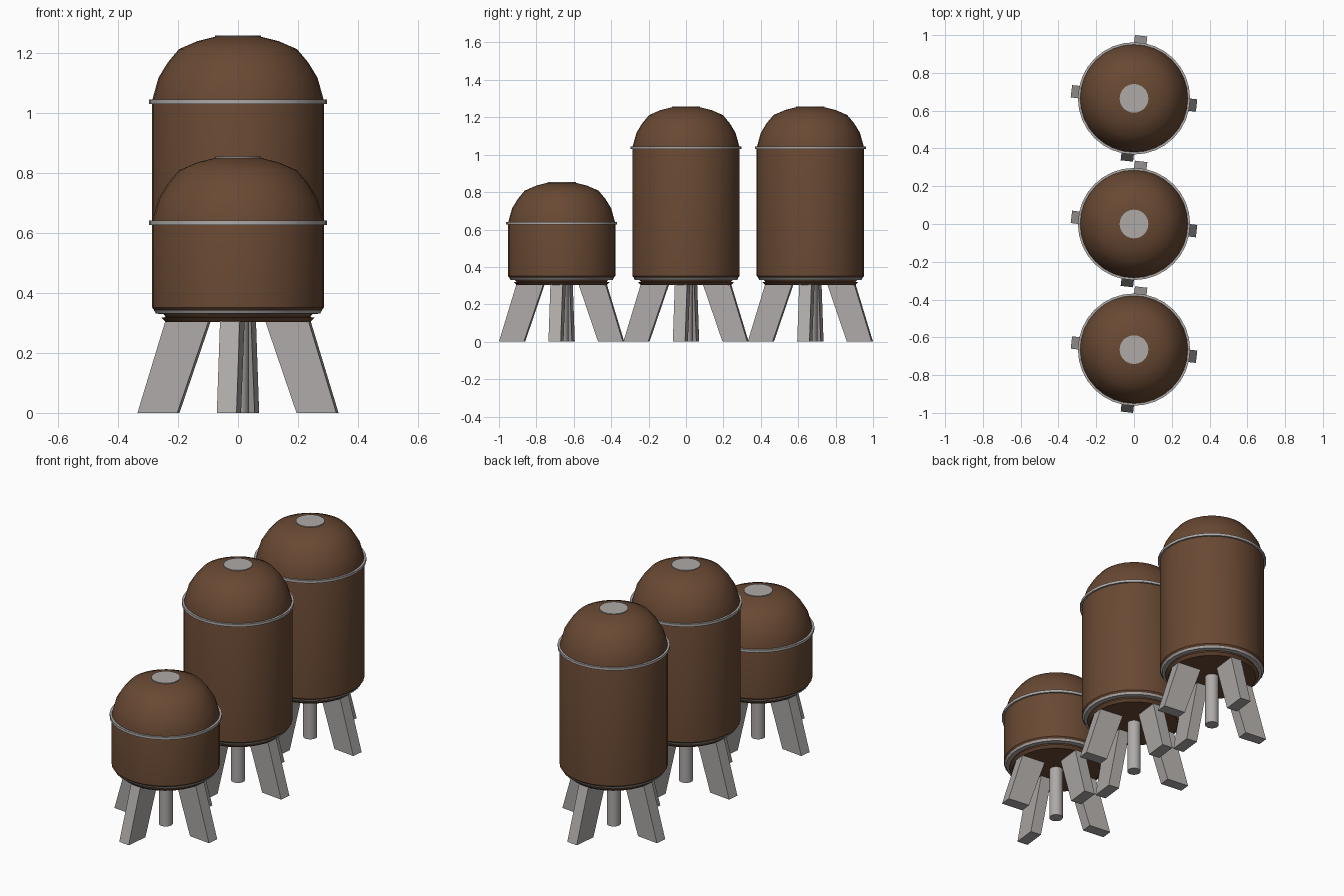
import bpy, math
from mathutils import Matrix, Vector

if "Cube" in bpy.data.objects:
    bpy.data.objects.remove(bpy.data.objects["Cube"])

SIDES = 32


def material(name, rgb):
    m = bpy.data.materials.new(name)
    m.diffuse_color = (*rgb, 1)
    m.use_nodes = True
    m.node_tree.nodes["Principled BSDF"].inputs["Base Color"].default_value = m.diffuse_color
    return m


BROWN = material("brown tank", (0.14, 0.066, 0.033))
GREY = material("light grey metal", (0.42, 0.40, 0.39))


def add_object(name, verts, faces, mat):
    me = bpy.data.meshes.new(name)
    me.from_pydata(verts, [], faces)
    me.materials.append(mat)
    me.polygons.foreach_set("use_smooth", [True] * len(me.polygons))
    me.set_sharp_from_angle(angle=math.radians(36))
    ob = bpy.data.objects.new(name, me)
    bpy.context.collection.objects.link(ob)
    return ob


def lathe(name, profile, y, mat, closed=False):
    """Spin (radius, z) points, listed bottom to top, round the tank axis.
    Open profiles get flat end caps; closed ones make a ring."""
    n = len(profile)
    verts = []
    for r, z in profile:
        for i in range(SIDES):
            a = 2 * math.pi * i / SIDES
            verts.append((r * math.cos(a), y + r * math.sin(a), z))
    faces = []
    for k in range(n if closed else n - 1):
        p, q = k * SIDES, (k + 1) % n * SIDES
        for i in range(SIDES):
            j = (i + 1) % SIDES
            faces.append((p + i, p + j, q + j, q + i))
    if not closed:
        faces.append(tuple(reversed(range(SIDES))))
        faces.append(tuple(range((n - 1) * SIDES, n * SIDES)))
    return add_object(name, verts, faces, mat)


def leg(name, y, angle):
    """Slanted rectangular leg, flat at top and bottom."""
    w = 0.033
    rot = Matrix.Translation((0, y, 0)) @ Matrix.Rotation(angle, 4, 'Z')
    verts = []
    for inner, outer, z in ((0.20, 0.3335, 0), (0.095, 0.24, 0.306)):
        for x, s in ((inner, -w), (outer, -w), (outer, w), (inner, w)):
            verts.append(rot @ Vector((x, s, z)))
    faces = [(3, 2, 1, 0), (4, 5, 6, 7)]
    faces += [(i, (i + 1) % 4, (i + 1) % 4 + 4, i + 4) for i in range(4)]
    return add_object(name, verts, faces, GREY)


def tank(label, y, seam):
    # brown shell: base flange, cylinder and dome
    lathe(label + "_shell", [
        (0.240, 0.303), (0.256, 0.318), (0.240, 0.319), (0.250, 0.331),
        (0.272, 0.335), (0.287, 0.352), (0.287, seam),
        (0.265, seam + 0.079), (0.234, seam + 0.130),
        (0.197, seam + 0.174), (0.135, seam + 0.201),
        (0.075, seam + 0.216)], y, BROWN)
    # grey bands at the dome seam and the base
    lathe(label + "_seam_band", [
        (0.28, seam - 0.008), (0.297, seam - 0.008),
        (0.297, seam + 0.007), (0.28, seam + 0.007)], y, GREY, True)
    lathe(label + "_base_band", [
        (0.249, 0.329), (0.274, 0.331), (0.280, 0.342),
        (0.260, 0.344)], y, GREY, True)
    # hatch plate on top
    lathe(label + "_hatch", [(0.076, seam + 0.213), (0.076, seam + 0.220)],
          y, GREY)
    # central drain pipe
    lathe(label + "_pipe", [(0.037, 0), (0.037, 0.306)], y, GREY)
    # four splayed legs, turned slightly off axis
    for i in range(4):
        leg(f"{label}_leg_{i + 1}", y, math.radians(90 * i - 6.5))


tank("short_tank", -0.665, 0.634)
tank("middle_tank", 0.0, 1.038)
tank("rear_tank", 0.665, 1.038)
